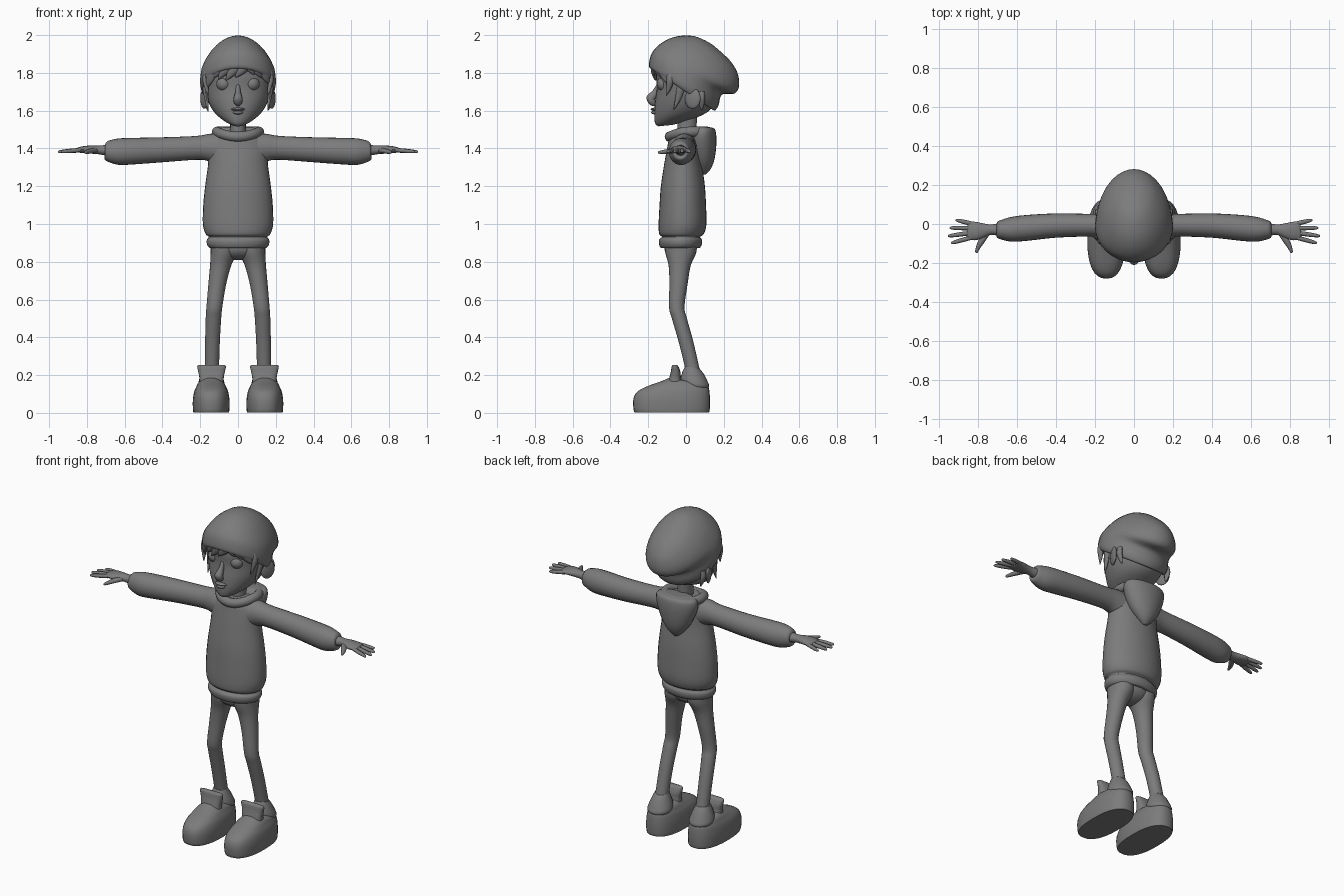
import bpy, bmesh, math
from mathutils import Vector

grey = bpy.data.materials.new("plain grey")
grey.diffuse_color = (0.2, 0.2, 0.2, 1)


def finish(name, bm, mirror=False, angle=50):
    bmesh.ops.recalc_face_normals(bm, faces=bm.faces)
    me = bpy.data.meshes.new(name)
    bm.to_mesh(me)
    bm.free()
    me.materials.append(grey)
    ob = bpy.data.objects.new(name, me)
    bpy.context.collection.objects.link(ob)
    if mirror:
        ob.modifiers.new("mirror", 'MIRROR')
    bpy.ops.object.select_all(action='DESELECT')
    ob.select_set(True)
    bpy.context.view_layer.objects.active = ob
    bpy.ops.object.shade_smooth_by_angle(angle=math.radians(angle))
    return ob


def spline(p, i, t, closed=False):
    """Catmull-Rom value between p[i] and p[i+1]."""
    n = len(p)
    g = (lambda k: p[k % n]) if closed else (lambda k: p[max(0, min(n - 1, k))])
    a, b, c, d = g(i - 1), g(i), g(i + 1), g(i + 2)
    return 0.5 * (2 * b + (c - a) * t + (2 * a - 5 * b + 4 * c - d) * t * t + (3 * b - a - 3 * c + d) * t ** 3)


def loft(name, rings, seg=24, steps=4, power=1.0, mirror=False, closed=False):
    """Skin over rings of (centre, U, V), smoothly interpolated."""
    cs, us, vs = zip(*rings)
    n = len(rings)
    keys = [(i, k / steps) for i in range(n if closed else n - 1) for k in range(steps)]
    if not closed:
        keys.append((n - 2, 1.0))
    bm = bmesh.new()
    loops = []
    for i, t in keys:
        c, u, v = (spline(q, i, t, closed) for q in (cs, us, vs))
        loop = []
        for k in range(seg):
            a = 2 * math.pi * k / seg
            ca, sa = math.cos(a), math.sin(a)
            loop.append(bm.verts.new(c + u * math.copysign(abs(ca) ** power, ca)
                                     + v * math.copysign(abs(sa) ** power, sa)))
        loops.append(loop)
    pairs = list(zip(loops, loops[1:])) + ([(loops[-1], loops[0])] if closed else [])
    for a, b in pairs:
        for k in range(seg):
            m = (k + 1) % seg
            bm.faces.new((a[k], a[m], b[m], b[k]))
    if not closed:
        bm.faces.new(loops[0])
        bm.faces.new(loops[-1])
    return finish(name, bm, mirror)


def band(rows, x=0.0):
    """Rings given by front (y, z), back (y, z), half width and optional x."""
    out = []
    for r in rows:
        f, b = Vector((0, r[0], r[1])), Vector((0, r[2], r[3]))
        cx = r[5] if len(r) > 5 else x
        out.append(((f + b) / 2 + Vector((cx, 0, 0)), Vector((r[4], 0, 0)), (b - f) / 2))
    return out


def level(rows, x=0.0):
    """Level rings: z, front y, back y, half width, optional x."""
    return band([(r[1], r[0], r[2], r[0]) + tuple(r[3:]) for r in rows], x)


def tube(pts, ref):
    """Rings square to a path of (x, y, z, side radius, ref radius)."""
    ps = [Vector(p[:3]) for p in pts]
    out = []
    for i, p in enumerate(ps):
        t = (ps[min(i + 1, len(ps) - 1)] - ps[max(i - 1, 0)]).normalized()
        u = t.cross(Vector(ref)).normalized()
        out.append((p, u * pts[i][3], u.cross(t) * pts[i][4]))
    return out


def ball(name, c, r, mirror=False, tilt=0):
    bm = bmesh.new()
    bmesh.ops.create_uvsphere(bm, u_segments=20, v_segments=12, radius=1)
    for v in bm.verts:
        p = Vector((v.co.x * r[0], v.co.y * r[1], v.co.z * r[2]))
        ct, st = math.cos(tilt), math.sin(tilt)
        v.co = Vector((p.x * ct - p.y * st, p.x * st + p.y * ct, p.z)) + Vector(c)
    return finish(name, bm, mirror)


# Head, face and neck
loft("head", band([
    (-.145, 1.517, -.07, 1.525, .025), (-.163, 1.532, .02, 1.55, .065),
    (-.168, 1.575, .11, 1.59, .118), (-.165, 1.64, .15, 1.64, .155),
    (-.155, 1.72, .16, 1.70, .175), (-.158, 1.80, .16, 1.76, .178),
    (-.13, 1.88, .14, 1.82, .15), (-.05, 1.93, .05, 1.90, .05)]), seg=32)
loft("neck", level([(1.42, -.05, .06, .055), (1.49, -.045, .055, .042), (1.58, -.045, .06, .042)]))
loft("nose", tube([(0, -.140, 1.75, .010, .008), (0, -.160, 1.70, .014, .018),
                   (0, -.187, 1.665, .024, .024), (0, -.178, 1.645, .022, .02),
                   (0, -.155, 1.632, .01, .01)], (0, -1, 0)), seg=14)
ball("eye", (.075, -.113, 1.742), (.040, .042, .040), True)
ball("upper_lip", (0, -.165, 1.607), (.036, .022, .009))
ball("lower_lip", (0, -.163, 1.590), (.027, .022, .010))
ball("ear", (.178, .035, 1.665), (.014, .045, .055), True, -.4)

# Slouched knit hat with a rolled brim
loft("hat", band([
    (-.165, 1.825, .135, 1.612, .175), (-.190, 1.825, .152, 1.600, .188),
    (-.196, 1.85, .172, 1.628, .200), (-.178, 1.91, .190, 1.685, .197),
    (-.125, 1.962, .255, 1.690, .182), (-.05, 1.993, .280, 1.725, .152),
    (.04, 1.995, .277, 1.785, .105), (.12, 1.962, .255, 1.835, .058),
    (.17, 1.925, .225, 1.875, .02)]), seg=32)

# Fringe: root x, root z, tip x, tip z
for x0, z0, x1, z1 in [(-.13, 1.82, -.168, 1.715), (-.09, 1.84, -.145, 1.765), (-.05, 1.85, -.105, 1.765),
                       (0, 1.85, -.065, 1.76), (.05, 1.85, -.015, 1.775), (.06, 1.85, .085, 1.79),
                       (.09, 1.84, .125, 1.775), (.13, 1.82, .165, 1.74)]:
    pts = []
    for t, a, b in [(0, .026, .016), (.35, .027, .015), (.7, .017, .011), (1, .002, .002)]:
        x, z = x0 + (x1 - x0) * t, z0 + (z1 - z0) * t
        pts.append((x, -.172 * math.sqrt(1 - (x / .193) ** 2), z, a, b))
    loft("fringe_lock", tube(pts, (x0, -.15, 0)), seg=10)

# Side locks in front of and behind the ears
for s, drop in ((1, 0), (-1, -.01)):
    for y0, z0, y1, z1, w in [(-.02, 1.80, -.065, 1.605 + drop, .022), (-.08, 1.81, -.105, 1.68, .02),
                              (.08, 1.70, .085, 1.60, .02)]:
        pts = [(s * (.176 - .012 * abs(2 * t - .6)), y0 + (y1 - y0) * t * t, z0 + (z1 - z0) * t, w * k, .013 * k + .001)
               for t, k in [(0, .9), (.35, 1), (.7, .7), (1, .08)]]
        loft("side_lock", tube(pts, (s, 0, 0)), seg=10)

# Hooded top: body with hem roll
loft("sweater_body", level([
    (.878, -.10, .05, .11), (.872, -.13, .07, .145), (.89, -.142, .083, .163),
    (.915, -.143, .085, .165), (.932, -.128, .075, .155), (.948, -.142, .095, .172),
    (1.0, -.145, .108, .186), (1.10, -.14, .106, .184), (1.2, -.133, .10, .174),
    (1.32, -.115, .085, .158), (1.40, -.10, .08, .158), (1.45, -.09, .08, .138),
    (1.485, -.07, .075, .09)]), seg=32)

# Sleeves with gathered cuffs
loft("sleeve", tube([
    (.08, -.01, 1.395, .07, .085), (.15, -.008, 1.405, .062, .073), (.22, -.006, 1.403, .058, .063),
    (.40, -.008, 1.393, .062, .066), (.55, -.020, 1.386, .066, .070), (.63, -.028, 1.383, .063, .070),
    (.68, -.030, 1.386, .050, .058), (.700, -.030, 1.389, .042, .047), (.704, -.030, 1.389, .03, .034)],
    (0, 0, 1)), mirror=True)

# Collar roll, dipping at the front
collar = []
for k in range(16):
    a = 2 * math.pi * k / 16
    out = Vector((math.cos(a), math.sin(a), 0))
    c = Vector((.112 * out.x, .015 + .102 * out.y, 1.488 - .026 * max(0, -out.y) ** 2))
    collar.append((c, out * .026, Vector((0, 0, .027))))
loft("collar", collar, seg=12, steps=3, closed=True)

# Hood hanging down the back in a rounded point
loft("hood", level([
    (1.262, .085, .105, .012), (1.29, .06, .130, .045), (1.34, .03, .150, .085),
    (1.41, .01, .160, .118), (1.47, .01, .160, .134), (1.505, .03, .150, .125), (1.513, .05, .12, .09)]))

# Hands
loft("palm", tube([
    (.69, -.029, 1.390, .032, .030), (.735, -.029, 1.392, .027, .023), (.77, -.033, 1.394, .036, .022),
    (.81, -.036, 1.394, .047, .019), (.845, -.034, 1.392, .045, .014), (.855, -.033, 1.391, .035, .008)],
    (0, 0, 1)), seg=16, mirror=True)
for name, x0, y0, x1, y1 in [("index_finger", .835, -.070, .938, -.098), ("middle_finger", .84, -.046, .954, -.062),
                             ("ring_finger", .84, -.021, .945, -.020), ("little_finger", .825, .000, .915, .021)]:
    pts = [(x0 + (x1 - x0) * t, y0 + (y1 - y0) * t, 1.392 - .010 * t, r, r)
           for t, r in [(0, .011), (.4, .0115), (.8, .0095), (.97, .006), (1, .001)]]
    loft(name, tube(pts, (0, 0, 1)), seg=10, steps=3, mirror=True)
loft("thumb", tube([(.755, -.045, 1.390, .017, .014), (.78, -.085, 1.386, .016, .013),
                    (.797, -.115, 1.382, .012, .011), (.808, -.143, 1.379, .007, .007),
                    (.81, -.148, 1.379, .001, .001)], (0, 0, 1)), seg=12, mirror=True)

# Trousers
ball("trouser_seat", (0, -.03, .875), (.125, .085, .066))
loft("trouser_leg", level([
    (.91, -.115, .055, .070, .075), (.85, -.110, .055, .070, .075), (.78, -.092, .025, .056, .092),
    (.68, -.088, .008, .047, .110), (.56, -.090, -.008, .042, .125), (.50, -.075, .005, .041, .130),
    (.38, -.04, .038, .039, .135), (.25, -.008, .068, .038, .138), (.16, .01, .09, .04, .14)]), mirror=True)
loft("trouser_cuff", band([
    (-.005, .245, .072, .235, .040), (-.020, .215, .095, .205, .052), (-.028, .18, .115, .165, .066),
    (-.025, .155, .123, .140, .070), (-.01, .13, .11, .12, .06)], x=.141), mirror=True)

# Shoes with upright tongues
loft("shoe", band([
    (-.272, .002, .122, .002, .094), (-.278, .02, .126, .02, .097), (-.279, .07, .127, .07, .097),
    (-.262, .108, .124, .115, .090), (-.215, .137, .118, .135, .080), (-.13, .168, .10, .15, .068),
    (-.09, .185, .06, .16, .05)], x=.142), seg=32, power=.82, mirror=True)
loft("shoe_tongue", [(Vector((.14, y, z)), Vector((w, 0, 0)), Vector((0, d, 0)))
                     for y, z, w, d in [(-.055, .13, .066, .045), (-.058, .18, .064, .032), (-.055, .215, .070, .026),
                                        (-.058, .245, .076, .018), (-.06, .254, .070, .010)]],
     power=.7, mirror=True)
